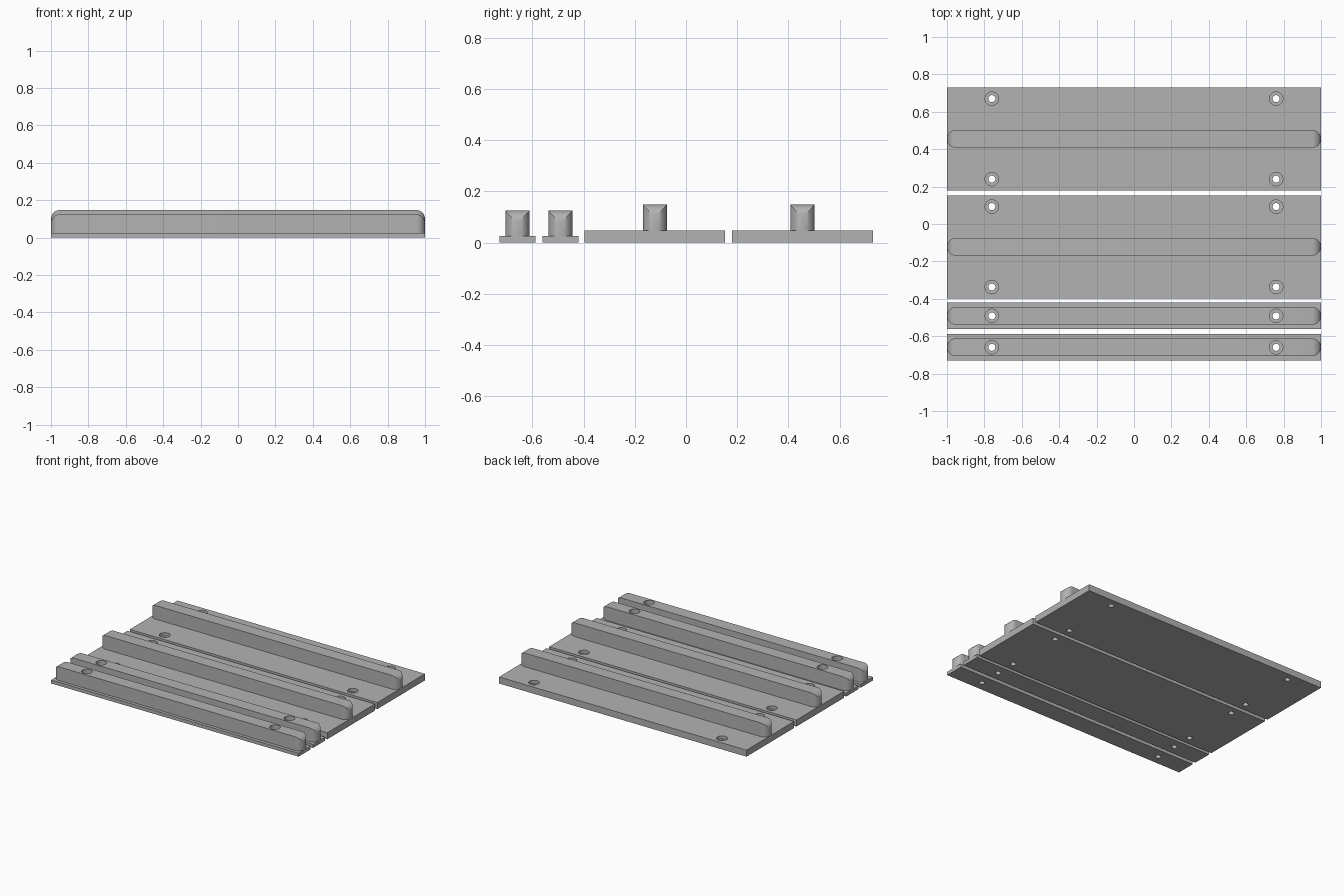
import bpy, bmesh, math

if "Cube" in bpy.data.objects:
    bpy.data.objects.remove(bpy.data.objects["Cube"])

grey = bpy.data.materials.new("plain grey")
grey.diffuse_color = (0.45, 0.45, 0.45, 1)
grey.use_nodes = True
grey.node_tree.nodes["Principled BSDF"].inputs["Base Color"].default_value = grey.diffuse_color

R = 0.047        # half width of a rail, also its plan end radius
FILLET = 0.05    # rounding of the rail's upper end edge
HOLE_X = 0.76


def new_object(name, bm):
    bmesh.ops.recalc_face_normals(bm, faces=bm.faces)
    me = bpy.data.meshes.new(name)
    bm.to_mesh(me)
    bm.free()
    me.materials.append(grey)
    ob = bpy.data.objects.new(name, me)
    bpy.context.collection.objects.link(ob)
    return ob


def plate(name, y, width, thick):
    bm = bmesh.new()
    bmesh.ops.create_cube(bm, size=1)
    for v in bm.verts:
        v.co = (v.co.x * 2, v.co.y * width + y, (v.co.z + 0.5) * thick)
    return new_object(name, bm)


def rail(name, y, base, top):
    # rectangular sections lofted along x; the ends are round in plan and in profile
    n = 12
    half = []
    for i in range(n + 1):
        a = math.pi / 2 * i / n
        d = R * (1 - math.cos(a))
        h = top - FILLET + math.sqrt(FILLET ** 2 - (FILLET - d) ** 2)
        half.append((1 - d, R * math.sin(a), h if i < n else top))
    stations = [(-x, w, h) for x, w, h in half] + half[::-1]
    bm = bmesh.new()
    rings = [[bm.verts.new((x, y + s * w, z)) for s, z in
              ((-1, base), (1, base), (1, h), (-1, h))] for x, w, h in stations]
    for p, q in zip(rings, rings[1:]):
        for k in range(4):
            j = (k + 1) % 4
            bm.faces.new((p[k], p[j], q[j], q[k]))
    bmesh.ops.remove_doubles(bm, verts=bm.verts, dist=1e-5)
    return new_object(name, bm)


def drill(name, x, y, r, z0, z1):
    bm = bmesh.new()
    bmesh.ops.create_cone(bm, cap_ends=True, segments=32, radius1=r, radius2=r, depth=z1 - z0)
    bmesh.ops.translate(bm, verts=bm.verts, vec=(x, y, (z0 + z1) / 2))
    return new_object(name, bm)


def combine(ob, other, operation):
    m = ob.modifiers.new("combine", 'BOOLEAN')
    m.operation, m.solver, m.object = operation, 'EXACT', other
    bpy.context.view_layer.objects.active = ob
    bpy.ops.object.modifier_apply(modifier=m.name)
    bpy.data.objects.remove(other)


def board(name, y, width, thick, hole_offsets):
    ob = plate(name, y, width, thick)
    combine(ob, rail("rail", y, thick, thick + 0.1), 'UNION')
    # counterbored screw holes
    for dy in hole_offsets:
        for x in (-HOLE_X, HOLE_X):
            combine(ob, drill("counterbore", x, y + dy, 0.036, 0.0251, 0.3), 'DIFFERENCE')
            combine(ob, drill("screw_hole", x, y + dy, 0.019, -0.1, 0.3), 'DIFFERENCE')
    bpy.ops.object.select_all(action='DESELECT')
    ob.select_set(True)
    bpy.context.view_layer.objects.active = ob
    bpy.ops.object.shade_smooth_by_angle(angle=math.radians(30))


# two narrow boards at the front, two wide boards behind
board("front_narrow_board", -0.659, 0.14, 0.025, (0,))
board("rear_narrow_board", -0.491, 0.14, 0.025, (0,))
board("front_wide_board", -0.122, 0.55, 0.048, (-0.215, 0.215))
board("rear_wide_board", 0.455, 0.55, 0.048, (-0.215, 0.215))
